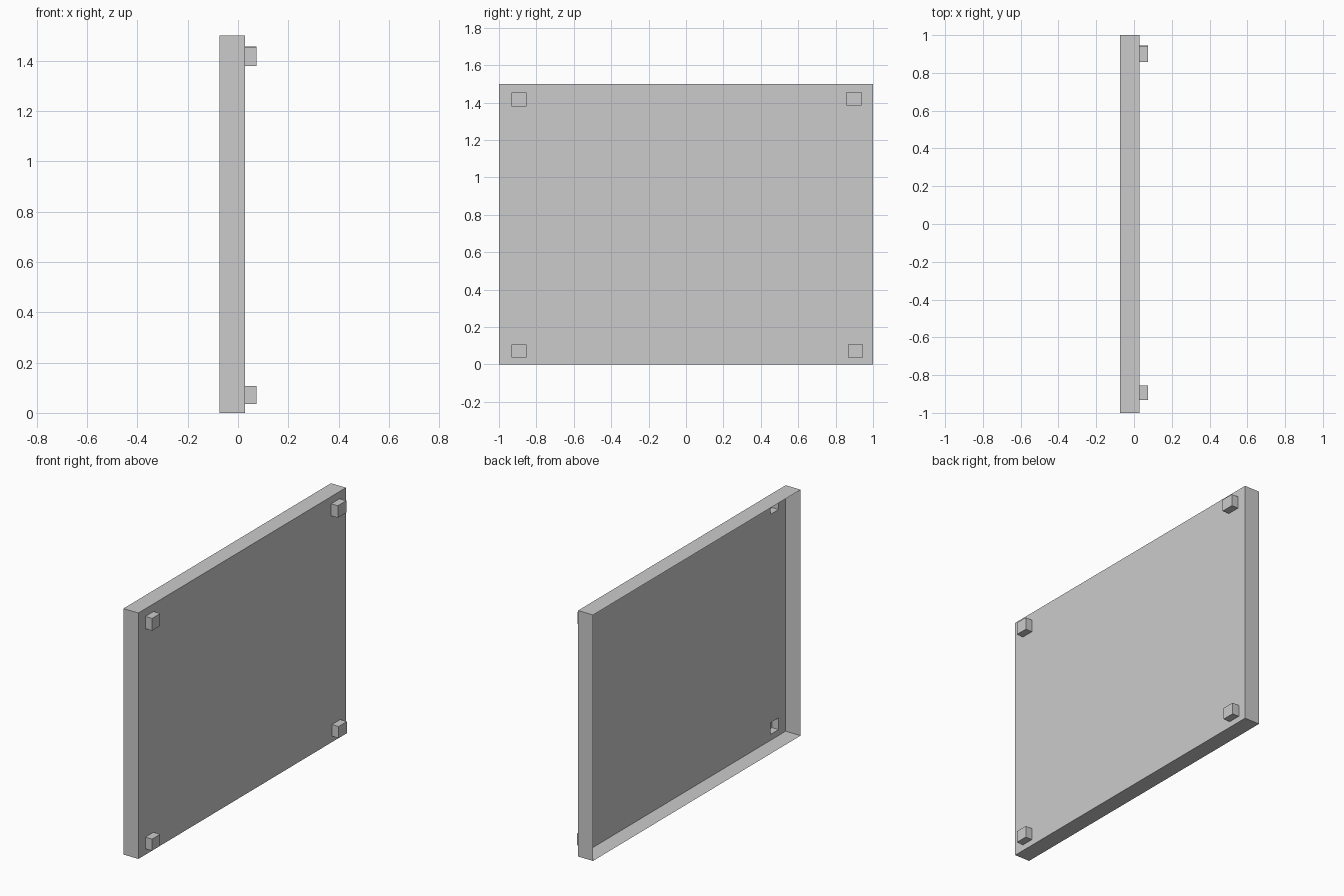
import bpy, bmesh

if "Cube" in bpy.data.objects:
    bpy.data.objects.remove(bpy.data.objects["Cube"])

BACK, FACE, TIP = -0.073, 0.028, 0.073

# (y min, y max, z min, z max) of each corner stud
STUDS = [(-0.932, -0.854, 0.036, 0.107),
         (0.866, 0.945, 0.036, 0.107),
         (-0.932, -0.854, 1.378, 1.453),
         (0.858, 0.939, 1.383, 1.456)]

bm = bmesh.new()


def rect(y0, y1, z0, z1, x):
    return [bm.verts.new((x, y, z)) for y, z in
            ((y0, z0), (y1, z0), (y1, z1), (y0, z1))]


def bridge(a, b):
    for i in range(4):
        j = (i + 1) % 4
        bm.faces.new((a[i], a[j], b[j], b[i]))


def loop_edges(loop):
    return [bm.edges.new((loop[i], loop[(i + 1) % 4])) for i in range(4)]


# Front sheet with an opening behind each hollow stud
outer = rect(-1, 1, 0, 1.5, FACE)
holes = [rect(*s, FACE) for s in STUDS]
edges = [e for loop in [outer] + holes for e in loop_edges(loop)]
bmesh.ops.triangle_fill(bm, edges=edges, use_beauty=True, normal=(1, 0, 0))

# Thin rim, open at the back
bridge(rect(-1, 1, 0, 1.5, BACK), outer)

# Hollow studs with closed tips
for s, hole in zip(STUDS, holes):
    tip = rect(*s, TIP)
    bridge(hole, tip)
    bm.faces.new(tip)

# Outward normals
bmesh.ops.recalc_face_normals(bm, faces=bm.faces[:])
bm.normal_update()
if sum(f.normal.x * f.calc_area() for f in bm.faces) < 0:
    bmesh.ops.reverse_faces(bm, faces=bm.faces[:])

mesh = bpy.data.meshes.new("open_back_panel")
bm.to_mesh(mesh)
bm.free()
bpy.context.collection.objects.link(bpy.data.objects.new("open_back_panel", mesh))
